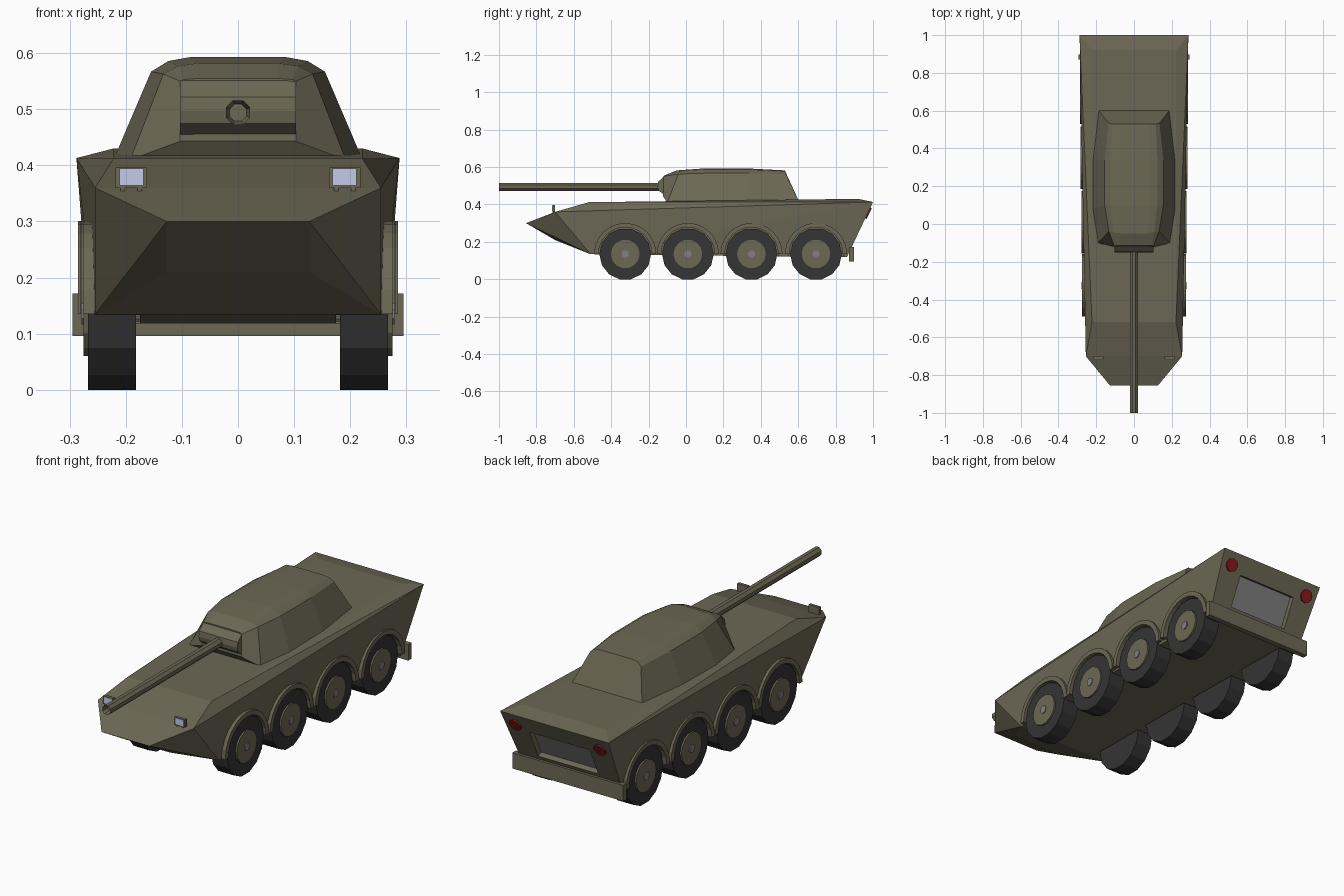
import bpy, bmesh, math
from mathutils import Matrix, Vector

if "Cube" in bpy.data.objects:
    bpy.data.objects.remove(bpy.data.objects["Cube"])


def material(name, rgb):
    m = bpy.data.materials.new(name)
    m.diffuse_color = (*rgb, 1)
    m.use_nodes = True
    m.node_tree.nodes["Principled BSDF"].inputs["Base Color"].default_value = m.diffuse_color
    return m


OLIVE = material("olive", (0.15, 0.138, 0.09))
RUBBER = material("rubber", (0.035, 0.035, 0.036))
GREY = material("grey", (0.22, 0.22, 0.22))
RED = material("red", (0.25, 0.01, 0.012))
GLASS = material("glass", (0.55, 0.6, 0.8))


def finish(name, bm, mat):
    bmesh.ops.recalc_face_normals(bm, faces=bm.faces)
    me = bpy.data.meshes.new(name)
    bm.to_mesh(me)
    bm.free()
    ob = bpy.data.objects.new(name, me)
    bpy.context.collection.objects.link(ob)
    me.materials.append(mat)
    return ob


def box(name, center, size, mat, tilt=0):
    bm = bmesh.new()
    bmesh.ops.create_cube(bm, size=1, matrix=Matrix.Translation(center)
                          @ Matrix.Rotation(tilt, 4, 'X') @ Matrix.Diagonal((*size, 1)))
    return finish(name, bm, mat)


def prism(name, profile, x0, x1, mat):
    """Closed (y, z) profile extruded along x."""
    bm = bmesh.new()
    a, b = ([bm.verts.new((x, y, z)) for y, z in profile] for x in (x0, x1))
    n = len(profile)
    bm.faces.new(a)
    bm.faces.new(b)
    for i in range(n):
        bm.faces.new((a[i], a[(i + 1) % n], b[(i + 1) % n], b[i]))
    return finish(name, bm, mat)


def circle(y, z, r, n, phase=0.0):
    return [(y + r * math.sin(2 * math.pi * (i + phase) / n),
             z - r * math.cos(2 * math.pi * (i + phase) / n)) for i in range(n)]


def cut(target, cutter):
    cutter.hide_render = True
    mod = target.modifiers.new("cut", 'BOOLEAN')
    mod.operation = 'DIFFERENCE'
    mod.solver = 'EXACT'
    mod.object = cutter
    bpy.context.view_layer.objects.active = target
    bpy.ops.object.modifier_apply(modifier=mod.name)
    bpy.data.objects.remove(cutter)


# Hull: faceted convex shell
bm = bmesh.new()
for x, y, z in [(.127, -.855, .30), (.127, -.70, .21), (.255, -.70, .36), (.255, -.51, .134),
                (.222, -.52, .412), (.222, .92, .43), (.288, 1.0, .413), (.265, .86, .118)]:
    bm.verts.new((x, y, z))
    bm.verts.new((-x, y, z))
bmesh.ops.convex_hull(bm, input=bm.verts)
bmesh.ops.dissolve_limit(bm, angle_limit=math.radians(1), verts=bm.verts, edges=bm.edges)
hull = finish("hull", bm, OLIVE)

# Wheels, wheel wells and arches
WZ = .135
for i, wy in enumerate((-.325, .01, .35, .695)):
    for s, side in ((1, "left"), (-1, "right")):
        tag = f"{side}_{i + 1}"
        cut(hull, prism("well_cutter", circle(wy, WZ, .146, 28), s * .175, s * .33, OLIVE))
        prism("tire_" + tag, circle(wy, WZ, .1385, 14, .5), s * .182, s * .267, RUBBER)
        prism("rim_" + tag, circle(wy, WZ, .077, 14, .5), s * .20, s * .275, OLIVE)
        prism("hub_" + tag, circle(wy, WZ, .02, 8, .5), s * .25, s * .279, GREY)
        angles = [math.pi * k / 12 for k in range(13)]
        arc = [(wy + .166 * math.cos(a), WZ + .166 * math.sin(a)) for a in angles]
        arc += [(wy + .143 * math.cos(a), WZ + .143 * math.sin(a)) for a in reversed(angles)]
        prism("arch_" + tag, arc, s * .245, s * (.276 + .003 * i), OLIVE)

# Rear door recess, door, tail lights and bumper
tilt = -math.atan2(.14, .295)
rear = Matrix.Rotation(tilt, 4, 'X')


def rear_point(x, z, out=0):
    return Vector((x, .86 + .14 * (z - .118) / .295, z)) + rear @ Vector((0, out, 0))


cut(hull, box("door_cutter", rear_point(0, .26), (.32, .06, .155), OLIVE, tilt))
box("rear_door", rear_point(0, .26, -.028), (.32, .006, .155), GREY, tilt)
box("rear_bumper", (0, .885, .134), (.59, .026, .076), OLIVE)
for s, side in ((1, "left"), (-1, "right")):
    bm = bmesh.new()
    bmesh.ops.create_cone(bm, cap_ends=True, segments=10, radius1=.032, radius2=.032, depth=.016,
                          matrix=Matrix.Translation(rear_point(s * .225, .355)) @ rear
                          @ Matrix.Rotation(math.pi / 2, 4, 'X'))
    finish("tail_light_" + side, bm, RED)
    # Headlight on two short feet
    box("headlight_" + side, (s * .19, -.707, .378), (.056, .014, .036), OLIVE)
    box("headlight_lens_" + side, (s * .19, -.714, .379), (.043, .006, .03), GLASS)
    for dx in (-.015, .015):
        box("headlight_foot_" + side, (s * .19 + dx, -.709, .355), (.008, .01, .014), OLIVE)

# Turret: half sections (base, shoulder, roof edge, roof) lofted front to back
sections = [
    [(.103, -.122, .443), (.103, -.12, .55), (.097, -.115, .553), (.07, -.115, .555)],
    [(.192, -.10, .41), (.133, -.04, .563), (.107, -.045, .577), (.072, -.05, .582)],
    [(.222, .08, .41), (.155, .10, .567), (.124, .10, .586), (.085, .10, .593)],
    [(.222, .34, .41), (.155, .34, .567), (.124, .34, .586), (.085, .34, .592)],
    [(.19, .605, .415), (.135, .535, .562), (.115, .53, .578), (.08, .53, .582)],
]
bm = bmesh.new()
rings = [[bm.verts.new(p) for p in sec] + [bm.verts.new((-x, y, z)) for x, y, z in reversed(sec)]
         for sec in sections]
for a, b in zip(rings, rings[1:]):
    for k in range(8):
        bm.faces.new((a[k], a[(k + 1) % 8], b[(k + 1) % 8], b[k]))
bm.faces.new(rings[0])
bm.faces.new(rings[-1])
finish("turret", bm, OLIVE)

# Gun mantlet and barrel with shallow bore
prism("mantlet", [(-.105, .443), (-.148, .475), (-.152, .497), (-.148, .522), (-.118, .551)],
      -.103, .103, OLIVE)
bm = bmesh.new()
bmesh.ops.create_cone(bm, cap_ends=True, segments=8, radius1=.0235, radius2=.0235, depth=.87,
                      matrix=Matrix.Translation((0, -.565, .494)) @ Matrix.Rotation(math.pi / 2, 4, 'X')
                      @ Matrix.Rotation(math.pi / 8, 4, 'Z'))
muzzle = min(bm.faces, key=lambda f: f.calc_center_median().y)
bmesh.ops.inset_region(bm, faces=[muzzle], thickness=.007)
bmesh.ops.translate(bm, verts=muzzle.verts, vec=(0, .03, 0))
finish("gun_barrel", bm, OLIVE)
